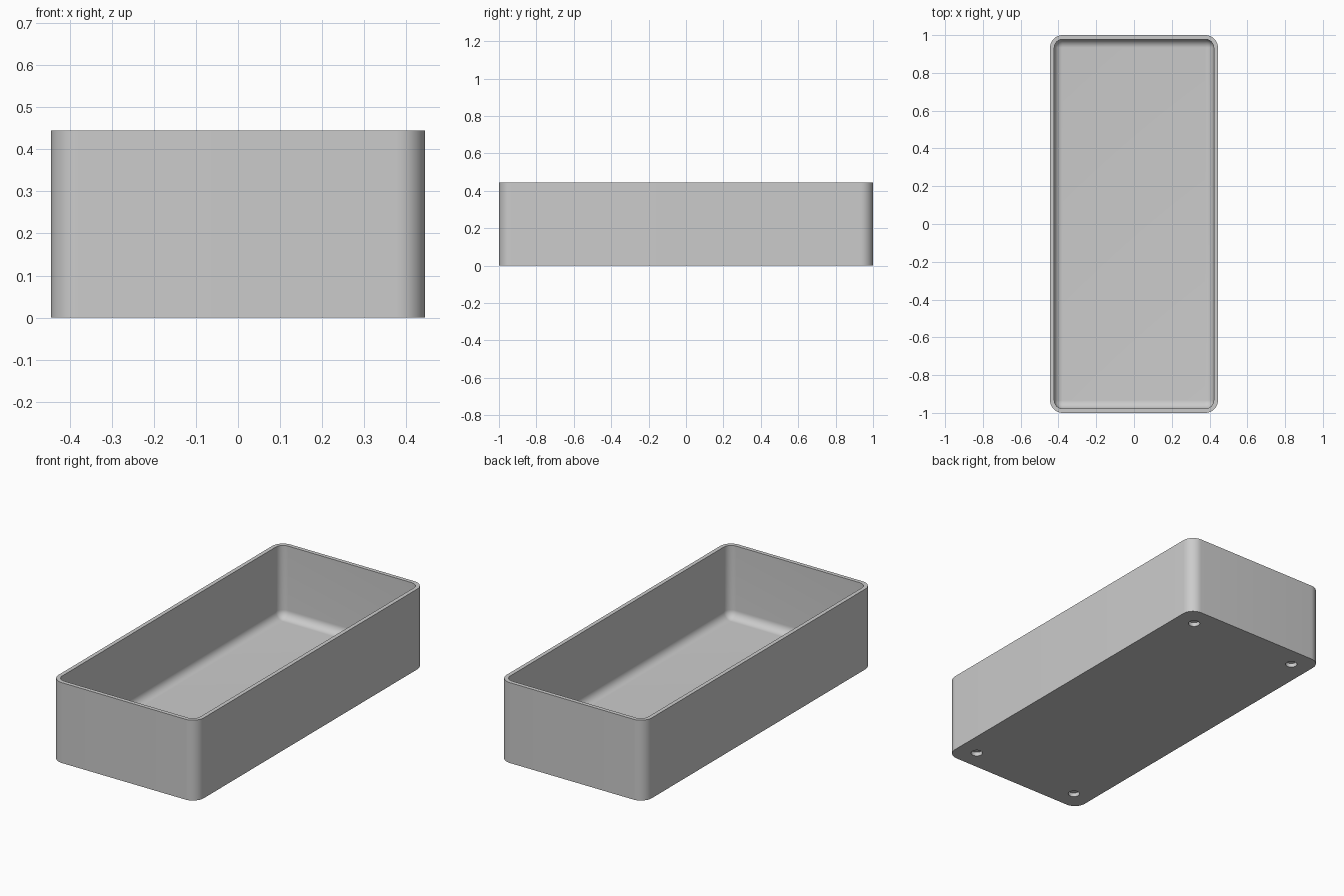
import bpy, bmesh
from math import sin, cos, pi, radians

if "Cube" in bpy.data.objects:
    bpy.data.objects.remove(bpy.data.objects["Cube"])

UNIT = 2 / 90                  # wall thickness module
HALF_X, HALF_Y, HEIGHT = 20 * UNIT, 45 * UNIT, 20 * UNIT
WALL, FLOOR = UNIT, 2 * UNIT
OUTER_R, INNER_R = 3 * UNIT, 2 * UNIT
ARC = 12                       # segments per quarter round

grey = bpy.data.materials.new("light grey")
grey.use_nodes = True
grey.diffuse_color = (0.6, 0.6, 0.6, 1)
grey.node_tree.nodes["Principled BSDF"].inputs["Base Color"].default_value = (0.6, 0.6, 0.6, 1)


def rounded_ring(bm, inset, radius, z):
    """Rounded rectangle of vertices, inset from the outer walls."""
    cx, cy = HALF_X - inset - radius, HALF_Y - inset - radius
    ring = []
    for corner, (sx, sy) in enumerate([(1, 1), (-1, 1), (-1, -1), (1, -1)]):
        for i in range(ARC + 1):
            a = (corner + i / ARC) * pi / 2
            ring.append(bm.verts.new((sx * cx + radius * cos(a), sy * cy + radius * sin(a), z)))
    return ring


def bridge(bm, lower, upper):
    n = len(lower)
    for i in range(n):
        j = (i + 1) % n
        bm.faces.new((lower[i], lower[j], upper[j], upper[i]))


# Tray: outer wall, rim, inner wall, then a rounded cove down to the floor
bm = bmesh.new()
rings = [rounded_ring(bm, 0, OUTER_R, 0),
         rounded_ring(bm, 0, OUTER_R, HEIGHT),
         rounded_ring(bm, WALL, INNER_R, HEIGHT)]
for i in range(ARC + 1):
    a = i / ARC * pi / 2
    shift = INNER_R * (1 - cos(a))
    rings.append(rounded_ring(bm, WALL + shift, INNER_R - shift,
                              FLOOR + INNER_R * (1 - sin(a))))
for lower, upper in zip(rings, rings[1:]):
    bridge(bm, lower, upper)
bm.faces.new(list(reversed(rings[0])))
bm.faces.new(rings[-1])
bmesh.ops.remove_doubles(bm, verts=bm.verts, dist=1e-5)
bmesh.ops.recalc_face_normals(bm, faces=bm.faces)
mesh = bpy.data.meshes.new("tray")
bm.to_mesh(mesh)
bm.free()
tray = bpy.data.objects.new("tray", mesh)
bpy.context.collection.objects.link(tray)
mesh.materials.append(grey)

# Shallow round recesses under the four corners
for sx in (-1, 1):
    for sy in (-1, 1):
        bpy.ops.mesh.primitive_cylinder_add(
            vertices=32, radius=0.03, depth=2 * UNIT,
            location=(sx * (HALF_X - 5 * UNIT), sy * (HALF_Y - 5 * UNIT), 0))
        cutter = bpy.context.object
        cutter.name = "recess_cutter"
        cutter.hide_render = True
        cutter.data.materials.append(grey)
        cut = tray.modifiers.new("recess", "BOOLEAN")
        cut.operation = "DIFFERENCE"
        cut.solver = "EXACT"
        cut.object = cutter
        bpy.context.view_layer.objects.active = tray
        bpy.ops.object.modifier_apply(modifier=cut.name)
        bpy.data.objects.remove(cutter)

# Smooth rounds, crisp rim and base edges
bpy.ops.object.select_all(action="DESELECT")
tray.select_set(True)
bpy.context.view_layer.objects.active = tray
bpy.ops.object.shade_smooth_by_angle(angle=radians(30))
